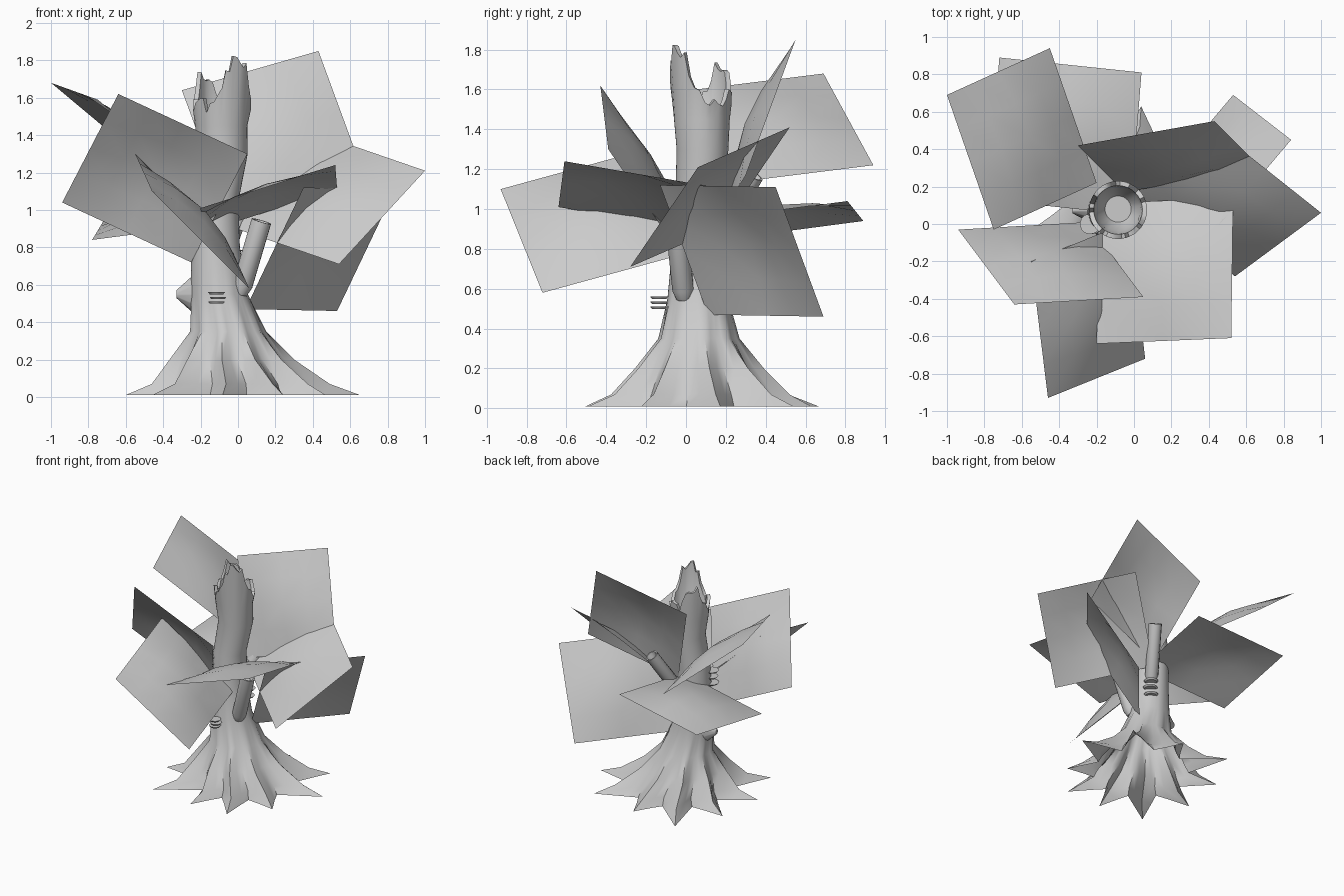
import bpy, bmesh, math, random
from mathutils import Vector

random.seed(4)
cube = bpy.data.objects.get("Cube")
if cube:
    bpy.data.objects.remove(cube)

grey = bpy.data.materials.new("plain_grey")
grey.use_nodes = True
GREY = (0.6, 0.6, 0.6, 1)
grey.diffuse_color = GREY
grey.node_tree.nodes["Principled BSDF"].inputs["Base Color"].default_value = GREY


def finish(bm, name, angle=40):
    mesh = bpy.data.meshes.new(name)
    bm.to_mesh(mesh)
    bm.free()
    ob = bpy.data.objects.new(name, mesh)
    bpy.context.collection.objects.link(ob)
    mesh.materials.append(grey)
    bpy.ops.object.select_all(action='DESELECT')
    ob.select_set(True)
    bpy.context.view_layer.objects.active = ob
    bpy.ops.object.shade_smooth_by_angle(angle=math.radians(angle))
    return ob


def bridge(bm, a, b):
    for i in range(len(a)):
        j = (i + 1) % len(a)
        bm.faces.new((a[i], a[j], b[j], b[i]))


# Trunk: flared roots (direction in degrees, reach), slim stem, jagged hollow top
roots = [(8, 0.66), (45, 0.65), (86, 0.55), (122, 0.69), (157, 0.6),
         (194, 0.62), (229, 0.7), (262, 0.59), (293, 0.62), (327, 0.56)]
STEPS = 4
columns = []    # angle, reach, spike weight, rim jag
for k, (start, reach) in enumerate(roots):
    end, next_reach = roots[(k + 1) % len(roots)]
    gap = (end - start) % 360
    for s, spike in enumerate((1, 0.33, 0, 0.33)):
        columns.append((math.radians(start + gap * s / STEPS),
                        reach if s < 2 else next_reach, spike,
                        random.uniform(-0.05, 0.05)))


def bump(angle, centre, width):
    d = abs((angle - math.radians(centre) + math.pi) % math.tau - math.pi)
    return max(0, min(1, 1.8 - d / math.radians(width)))


# height, centre x, centre y, stem radius, how far the roots reach (0 to 1)
rings = [
    (0.01, 0.0, 0.08, 0.36, 1),
    (0.07, 0.0, 0.08, 0.33, 0.5),
    (0.20, -0.04, 0.07, 0.265, 0.2),
    (0.35, -0.055, 0.065, 0.19, 0.04),
    (0.55, -0.10, 0.06, 0.153, 0),
    (0.80, -0.12, 0.06, 0.13, 0),
    (1.05, -0.12, 0.07, 0.123, 0),
    (1.30, -0.078, 0.083, 0.13, 0),
    (1.45, -0.09, 0.08, 0.14, 0),
    (None, -0.085, 0.075, 0.155, 0),
    (None, -0.085, 0.075, 0.13, 0),
    (1.46, -0.085, 0.08, 0.115, 0),
    (1.38, -0.085, 0.08, 0.07, 0),
]
bm = bmesh.new()
previous = None
for z, cx, cy, stem, grow in rings:
    ring = []
    for a, reach, spike, jag in columns:
        r = stem + (reach - stem) * spike * grow
        rim = 1.56 + 0.22 * bump(a, -58, 26) + 0.17 * bump(a, 130, 18) + jag
        ring.append(bm.verts.new((cx + r * math.cos(a), cy + r * math.sin(a),
                                  rim if z is None else z)))
    if previous:
        bridge(bm, previous, ring)
    previous = ring
bm.faces.new(previous)
finish(bm, "trunk", 50)


# Broken branch stubs with hollowed ends
def stub(name, start, end, radius):
    start, end = Vector(start), Vector(end)
    axis = end - start
    turn = axis.to_track_quat('Z', 'Y')
    bm = bmesh.new()
    previous = None
    for t, scale in ((0, 0.7), (0.12, 1), (1, 1), (1, 0.8), (0.9, 0.6)):
        ring = []
        for i in range(12):
            a = math.tau * i / 12
            offset = Vector((math.cos(a), math.sin(a), 0)) * radius * scale
            ring.append(bm.verts.new(start + axis * t + turn @ offset))
        if previous:
            bridge(bm, previous, ring)
        else:
            bm.faces.new(ring[::-1])
        previous = ring
    bm.faces.new(previous)
    finish(bm, name)


stub("front_branch_stub", (0.01, -0.01, 0.55), (0.125, -0.05, 0.94), 0.055)
stub("back_branch_stub", (-0.06, 0.13, 0.8), (0.075, 0.34, 1.17), 0.05)

# Blunt knot on the side of the trunk
bm = bmesh.new()
bmesh.ops.create_cone(bm, cap_ends=True, segments=12, radius1=0.2, radius2=0.02, depth=0.2)
knot = finish(bm, "side_knot")
knot.rotation_euler = (0, math.radians(-90), 0)
knot.scale = (1, 0.6, 1)
knot.location = (-0.23, 0.07, 0.55)


# Shelf fungus in stacks of three
def shelves(name, x, y, z, gap, size):
    for n in range(3):
        bm = bmesh.new()
        bmesh.ops.create_cone(bm, cap_ends=True, segments=12, radius1=size * 0.8,
                              radius2=size, depth=0.012)
        ob = finish(bm, f"{name}_{n + 1}")
        ob.location = (x + 0.008 * (n % 2), y, z + gap * n)


shelves("front_fungus", -0.115, -0.135, 0.505, 0.025, 0.045)
shelves("back_fungus", -0.03, 0.165, 0.66, 0.06, 0.055)
shelves("side_fungus", -0.235, 0.0, 0.9, 0.05, 0.055)


# Square foliage sheets, gently domed: corner and its two neighbours
def sheet(name, corner, side_a, side_b, bulge=0.07):
    corner, side_a, side_b = Vector(corner), Vector(side_a), Vector(side_b)
    u, v = side_a - corner, side_b - corner
    normal = u.cross(v).normalized()
    if normal.z < 0:
        normal.negate()
    n = 4
    bm = bmesh.new()
    grid = []
    for i in range(n + 1):
        row = []
        for j in range(n + 1):
            s, t = i / n, j / n
            dome = bulge * math.sin(math.pi * s) * math.sin(math.pi * t)
            row.append(bm.verts.new(corner + u * s + v * t + normal * dome))
        grid.append(row)
    for i in range(n):
        for j in range(n):
            bm.faces.new((grid[i][j], grid[i + 1][j], grid[i + 1][j + 1], grid[i][j + 1]))
    bm.normal_update()
    if sum(f.normal.z for f in bm.faces) < 0:
        bmesh.ops.reverse_faces(bm, faces=bm.faces[:])
    finish(bm, name, 60)


sheet("foliage_back_right", (-1, 0.69, 1.68), (-0.45, 0.94, 1.22), (-0.75, -0.03, 1.59))
sheet("foliage_right", (-0.64, -0.43, 1.62), (0.05, -0.39, 1.3), (-0.94, -0.03, 1.04))
sheet("foliage_upper", (0.43, 0.55, 1.85), (-0.3, 0.42, 1.64), (0.68, 0.3, 1.17))
sheet("foliage_left", (1, 0.06, 1.21), (0.54, -0.28, 0.71), (0.42, 0.52, 1.41))
sheet("foliage_back_left", (0.53, 0.69, 0.46), (0.84, 0.45, 1.11), (0.04, 0.11, 0.47))
sheet("foliage_front_left", (0.52, -0.61, 1.24), (-0.2, -0.64, 1.01), (0.53, 0.14, 1.11))
sheet("foliage_front", (-0.46, -0.93, 1.1), (0.06, -0.72, 0.58), (-0.55, -0.2, 1.3), 0.09)
sheet("foliage_back", (-0.72, 0.89, 0.94), (0.04, 0.81, 1.04), (-0.78, 0.13, 0.84), 0.08)
